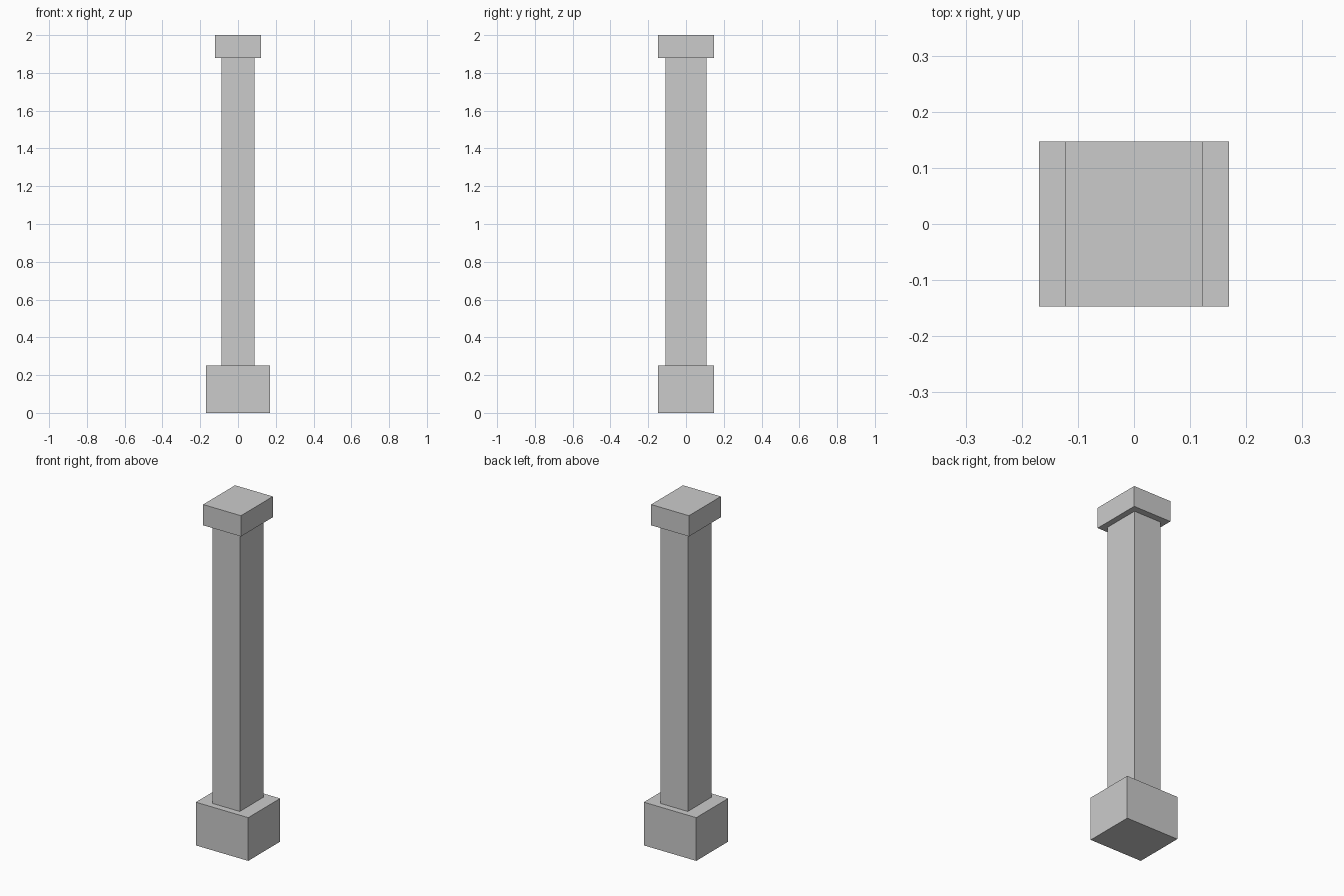
import bpy
import bmesh
from mathutils import Vector

if "Cube" in bpy.data.objects:
    bpy.data.objects.remove(bpy.data.objects["Cube"])


def box(name, width, depth, z0, z1):
    """Box centred on the z axis, spanning z0 to z1."""
    bm = bmesh.new()
    bmesh.ops.create_cube(bm, size=1)
    bmesh.ops.scale(bm, vec=Vector((width, depth, z1 - z0)), verts=bm.verts)
    bmesh.ops.translate(bm, vec=Vector((0, 0, (z0 + z1) / 2)), verts=bm.verts)
    mesh = bpy.data.meshes.new(name)
    bm.to_mesh(mesh)
    bm.free()
    obj = bpy.data.objects.new(name, mesh)
    bpy.context.collection.objects.link(obj)
    return obj


BASE_TOP, CAP_BOTTOM, TOP = 0.252, 1.879, 2.0

# Wide plinth, slim shaft and overhanging cap
box("plinth", 0.338, 0.294, 0, BASE_TOP)
box("shaft", 0.176, 0.218, BASE_TOP, CAP_BOTTOM)
box("cap", 0.244, 0.294, CAP_BOTTOM, TOP)
